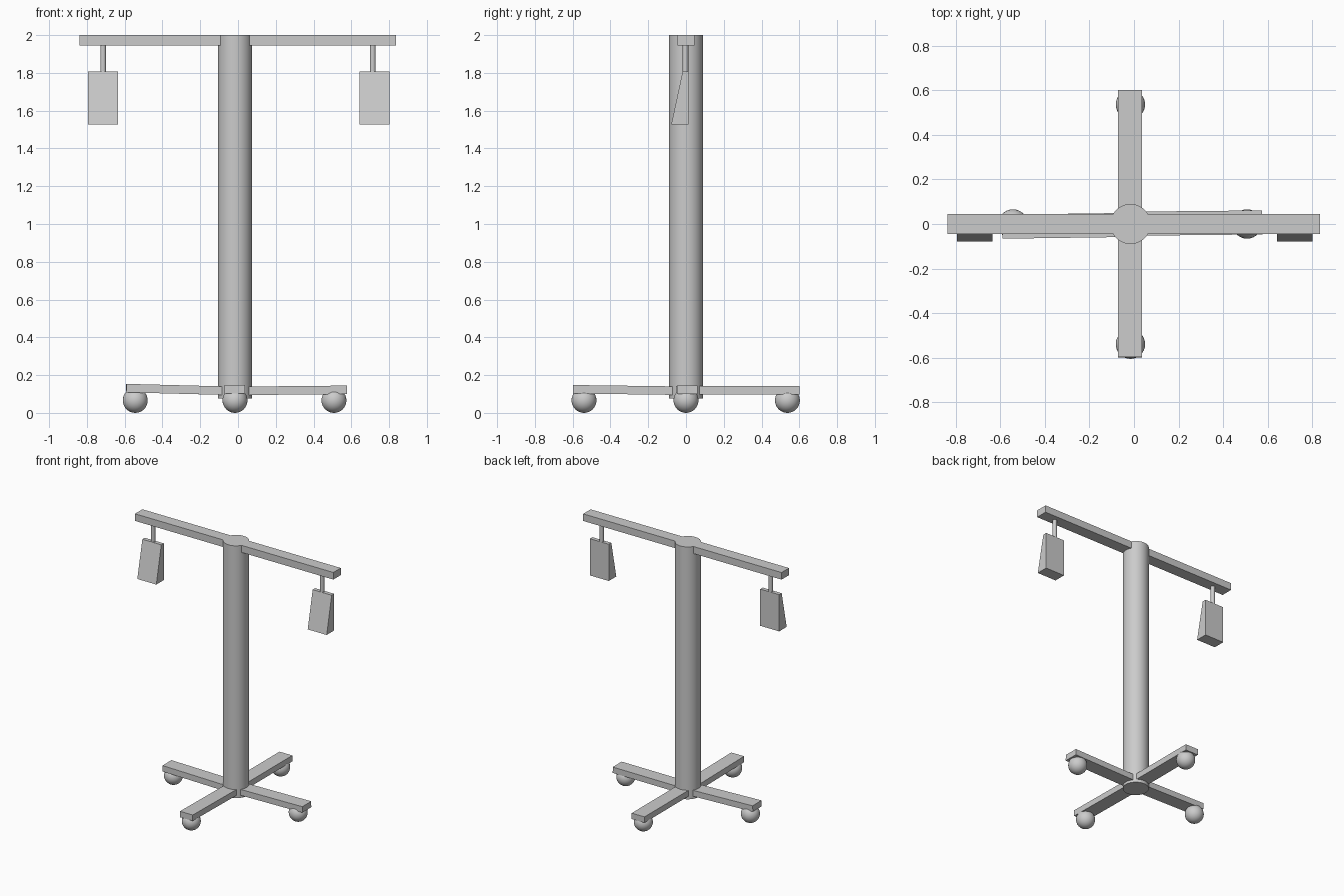
import bpy, bmesh, math
from mathutils import Vector, Matrix

if "Cube" in bpy.data.objects:
    bpy.data.objects.remove(bpy.data.objects["Cube"])

CX = -0.016  # column axis


def make(name, bm):
    bmesh.ops.recalc_face_normals(bm, faces=bm.faces)
    me = bpy.data.meshes.new(name)
    bm.to_mesh(me)
    bm.free()
    ob = bpy.data.objects.new(name, me)
    bpy.context.collection.objects.link(ob)
    return ob


def smooth(ob):
    bpy.ops.object.select_all(action='DESELECT')
    ob.select_set(True)
    bpy.context.view_layer.objects.active = ob
    bpy.ops.object.shade_smooth_by_angle(angle=math.radians(35))


def cylinder(name, x, y, r, z0, z1, sides):
    bm = bmesh.new()
    bmesh.ops.create_cone(bm, cap_ends=True, segments=sides, radius1=r, radius2=r,
                          depth=z1 - z0, matrix=Matrix.Translation((x, y, (z0 + z1) / 2)))
    smooth(make(name, bm))


def beam(name, start, end, width, height):
    # rectangular bar running between two centre points
    a, b = Vector(start), Vector(end)
    along = (b - a).normalized()
    side = Vector((0, 0, 1)).cross(along).normalized()
    up = along.cross(side)
    rot = Matrix((along, side, up)).transposed().to_4x4()
    bm = bmesh.new()
    bmesh.ops.create_cube(bm, size=1, matrix=Matrix.Translation((a + b) / 2) @ rot
                          @ Matrix.Diagonal(((b - a).length, width, height, 1)))
    make(name, bm)


def wedge(name, x0, x1, profile):
    # (y, z) side profile extruded across x
    bm = bmesh.new()
    face = bm.faces.new([bm.verts.new((x0, y, z)) for y, z in profile])
    ext = bmesh.ops.extrude_face_region(bm, geom=[face])
    bmesh.ops.translate(bm, vec=(x1 - x0, 0, 0),
                        verts=[v for v in ext['geom'] if isinstance(v, bmesh.types.BMVert)])
    make(name, bm)


# central column
cylinder("column", CX, 0, 0.09, 0.075, 2.0, 48)

# top crossbar halves
beam("left_arm", (-0.093, 0, 1.973), (-0.838, 0, 1.973), 0.09, 0.054)
beam("right_arm", (0.061, 0, 1.973), (0.836, 0, 1.973), 0.09, 0.054)

# hanging wedges on rods
wedge_profile = [(-0.018, 1.807), (0.012, 1.807), (0.012, 1.527), (-0.078, 1.527)]
for side, x in (("left", -0.715), ("right", 0.723)):
    rod_x = -0.714 if x < 0 else 0.713
    cylinder(side + "_hanger_rod", rod_x, -0.003, 0.015, 1.80, 1.95, 20)
    wedge(side + "_hanging_wedge", x - 0.08, x + 0.08, wedge_profile)

# base legs, very slightly tilted, with ball casters
legs = {
    "left": ((CX - 0.068, -0.005, 0.118), (-0.592, -0.012, 0.131), (-0.544, 0)),
    "right": ((CX + 0.072, 0.002, 0.117), (0.576, 0.007, 0.122), (0.508, 0)),
    "front": ((-0.017, -0.07, 0.118), (-0.017, -0.599, 0.125), (CX, -0.54)),
    "back": ((-0.017, 0.07, 0.121), (-0.017, 0.602, 0.121), (CX, 0.537)),
}
for side, (start, end, (wx, wy)) in legs.items():
    beam(side + "_leg", start, end, 0.108, 0.045)
    bm = bmesh.new()
    bmesh.ops.create_uvsphere(bm, u_segments=32, v_segments=16, radius=0.066,
                              matrix=Matrix.Translation((wx, wy, 0.066)))
    smooth(make(side + "_caster", bm))
